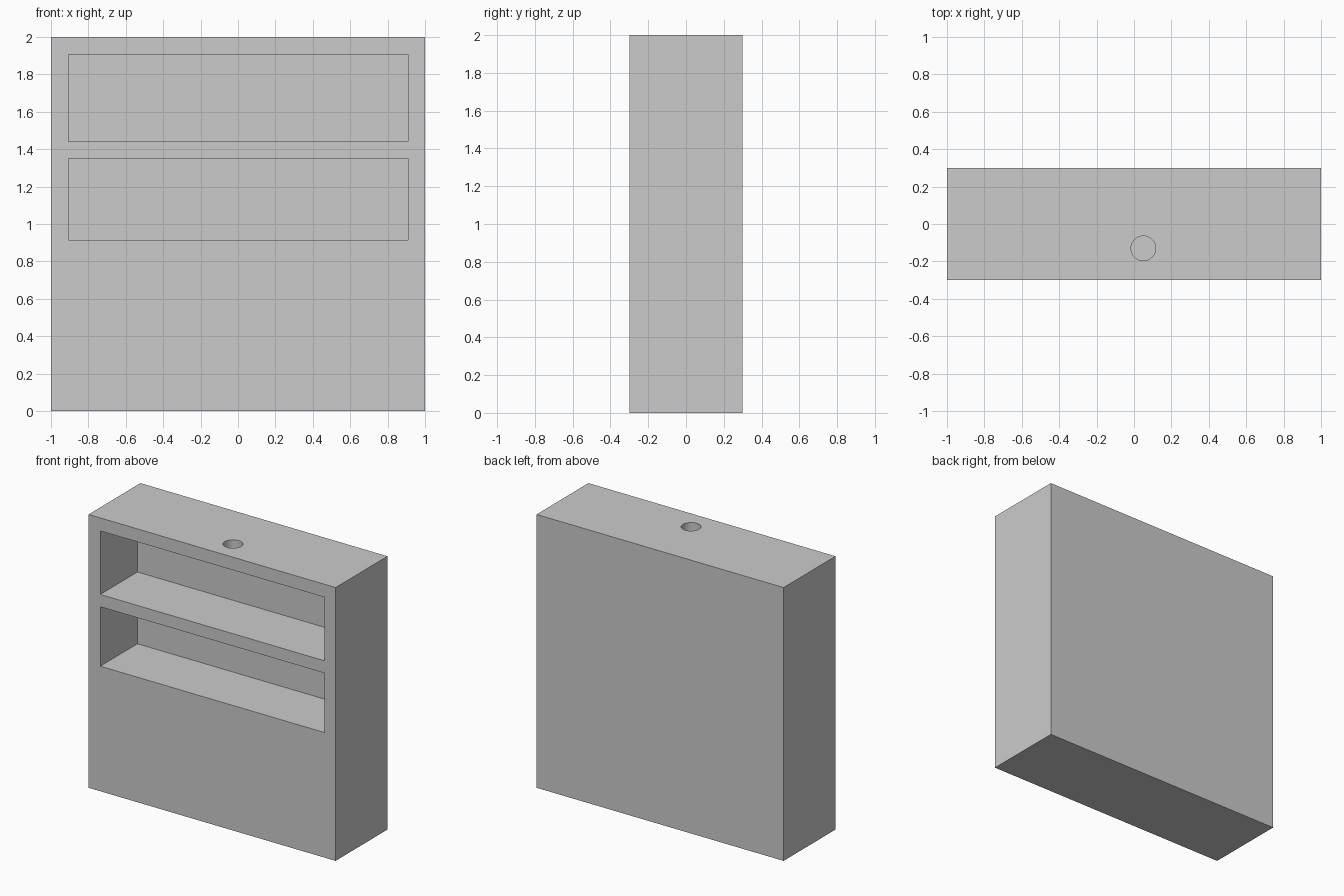
import bpy

if "Cube" in bpy.data.objects:
    bpy.data.objects.remove(bpy.data.objects["Cube"])


def box(name, x0, x1, y0, y1, z0, z1):
    """Add a box spanning the given limits."""
    bpy.ops.mesh.primitive_cube_add(
        size=1, location=((x0 + x1) / 2, (y0 + y1) / 2, (z0 + z1) / 2))
    obj = bpy.context.object
    obj.name = name
    obj.scale = (x1 - x0, y1 - y0, z1 - z0)
    bpy.ops.object.transform_apply(location=False, rotation=False, scale=True)
    return obj


def carve(target, cutter):
    """Subtract the cutter from the target and remove the cutter."""
    cutter.hide_render = True
    mod = target.modifiers.new(cutter.name, 'BOOLEAN')
    mod.operation = 'DIFFERENCE'
    mod.solver = 'EXACT'
    mod.object = cutter
    bpy.context.view_layer.objects.active = target
    bpy.ops.object.modifier_apply(modifier=mod.name)
    bpy.data.objects.remove(cutter, do_unlink=True)


# Solid body
body = box("cabinet_body", -1, 1, -0.3, 0.3, 0, 2)

# Two open shelf recesses in the front
for name, z0, z1 in (("upper_recess", 1.44, 1.905), ("lower_recess", 0.915, 1.35)):
    carve(body, box(name, -0.905, 0.91, -0.4, 0.13, z0, z1))

# Round hole through the top panel into the upper recess
bpy.ops.mesh.primitive_cylinder_add(
    vertices=32, radius=0.066, depth=0.4, location=(0.05, -0.13, 1.95))
hole = bpy.context.object
hole.name = "top_hole"
carve(body, hole)

# Smooth hole wall, crisp panel edges
bpy.ops.object.select_all(action='DESELECT')
body.select_set(True)
bpy.context.view_layer.objects.active = body
bpy.ops.object.shade_smooth_by_angle(angle=0.52)
